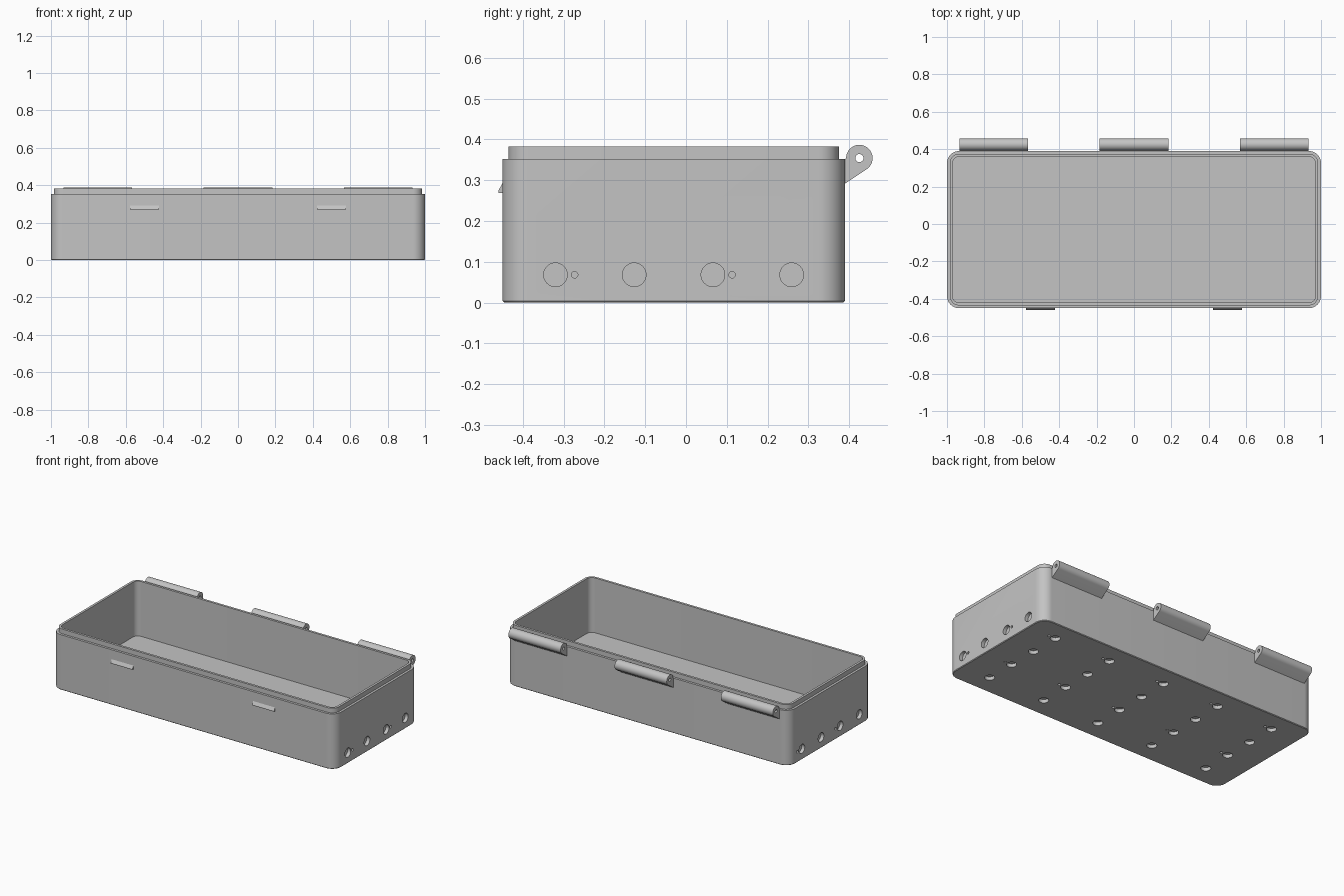
import bpy, bmesh, math
from mathutils import Vector

if "Cube" in bpy.data.objects:
    bpy.data.objects.remove(bpy.data.objects["Cube"])

grey = bpy.data.materials.new("light grey plastic")
grey.use_nodes = True
colour = (0.55, 0.55, 0.55, 1)
grey.diffuse_color = colour
grey.node_tree.nodes["Principled BSDF"].inputs["Base Color"].default_value = colour

HALF_X, HALF_Y, MID_Y = 1.0, 0.42, -0.03
BACK, FRONT = MID_Y + HALF_Y, MID_Y - HALF_Y


def finish(name, bm):
    bmesh.ops.recalc_face_normals(bm, faces=bm.faces)
    mesh = bpy.data.meshes.new(name)
    bm.to_mesh(mesh)
    bm.free()
    mesh.materials.append(grey)
    obj = bpy.data.objects.new(name, mesh)
    bpy.context.collection.objects.link(obj)
    return obj


def rounded_ring(bm, inset, z, steps=10):
    """Rounded rectangle of vertices, inset from the outer wall."""
    r = 0.065 - inset
    ring = []
    for quarter, (sx, sy) in enumerate([(1, 1), (-1, 1), (-1, -1), (1, -1)]):
        cx, cy = sx * (HALF_X - inset - r), MID_Y + sy * (HALF_Y - inset - r)
        for i in range(steps + 1):
            a = math.pi / 2 * (quarter + i / steps)
            ring.append(bm.verts.new((cx + r * math.cos(a), cy + r * math.sin(a), z)))
    return ring


def bridge(bm, a, b):
    for i in range(len(a)):
        j = (i + 1) % len(a)
        bm.faces.new((a[i], a[j], b[j], b[i]))


def extrude_profile(name, points, x0, x1):
    """Extrude a (y, z) outline along x."""
    bm = bmesh.new()
    ends = [[bm.verts.new((x, y, z)) for y, z in points] for x in (x0, x1)]
    bridge(bm, *ends)
    for end in ends:
        bm.faces.new(end)
    return finish(name, bm)


def add_cylinder(bm, centre, axis, radius, length, sides=32):
    rot = Vector((0, 0, 1)).rotation_difference(Vector(axis)).to_matrix().to_4x4()
    rot.translation = Vector(centre)
    bmesh.ops.create_cone(bm, cap_ends=True, segments=sides, radius1=radius,
                          radius2=radius, depth=length, matrix=rot)


def cut(obj, cutter):
    """Subtract the cutter and bake the result."""
    cutter.hide_render = True
    mod = obj.modifiers.new("holes", 'BOOLEAN')
    mod.operation, mod.solver, mod.object = 'DIFFERENCE', 'EXACT', cutter
    bpy.context.view_layer.update()
    baked = bpy.data.meshes.new_from_object(
        obj.evaluated_get(bpy.context.evaluated_depsgraph_get()))
    obj.modifiers.clear()
    obj.data = baked
    bpy.data.objects.remove(cutter)


def smooth(obj):
    bpy.ops.object.select_all(action='DESELECT')
    obj.select_set(True)
    bpy.context.view_layer.objects.active = obj
    bpy.ops.object.shade_smooth_by_angle(angle=math.radians(30))


# Open box: chamfered foot, outer wall, stepped lip, inner wall, floor
bm = bmesh.new()
section = [(0.004, 0), (0, 0.004), (0, 0.352), (0.015, 0.352),
           (0.015, 0.382), (0.03, 0.382), (0.03, 0.032)]
rings = [rounded_ring(bm, inset, z) for inset, z in section]
for a, b in zip(rings, rings[1:]):
    bridge(bm, a, b)
bm.faces.new(rings[0])
bm.faces.new(rings[-1])
box = finish("box_body", bm)

# Blind magnet pockets with small marker dimples in the base and both ends
DEPTH, MARK = 0.022, 0.047
bm = bmesh.new()
for row in range(4):
    y = -0.32 + 0.193 * row
    for col in range(-2, 3):
        x = 0.4 * col
        add_cylinder(bm, (x, y, 0), (0, 0, 1), 0.029, 2 * DEPTH)
        if row % 2:
            add_cylinder(bm, (x + MARK, y, 0), (0, 0, 1), 0.008, 2 * DEPTH, 16)
    for side in (-1, 1):
        add_cylinder(bm, (side * HALF_X, y, 0.068), (1, 0, 0), 0.029, 2 * DEPTH)
        if row % 2 == (side < 0):
            add_cylinder(bm, (side * HALF_X, y + MARK, 0.068), (1, 0, 0),
                         0.008, 2 * DEPTH, 16)
cut(box, finish("pocket_cutter", bm))
smooth(box)

# Three hinge knuckles along the back, each with a pin hole
PIN_Y, PIN_Z, KNUCKLE = 0.425, 0.354, 0.0325
arc = [math.radians(-55 + 235 * i / 28) for i in range(29)]
outline = [(PIN_Y + KNUCKLE * math.cos(a), PIN_Z + KNUCKLE * math.sin(a)) for a in arc]
outline += [(BACK - 0.002, PIN_Z - 0.004), (BACK - 0.002, 0.29)]
for name, x in (("right", -0.75), ("middle", 0), ("left", 0.75)):
    hinge = extrude_profile(name + "_hinge", outline, x - 0.184, x + 0.184)
    bm = bmesh.new()
    add_cylinder(bm, (x, PIN_Y, PIN_Z), (1, 0, 0), 0.01, 0.5, 24)
    cut(hinge, finish("pin_cutter", bm))
    smooth(hinge)

# Two wedge catches on the front
wedge = [(FRONT + 0.003, 0.292), (FRONT, 0.292), (FRONT - 0.01, 0.274),
         (FRONT - 0.01, 0.269), (FRONT + 0.003, 0.269)]
for name, x in (("right", -0.5), ("left", 0.5)):
    extrude_profile(name + "_catch", wedge, x - 0.077, x + 0.077)
